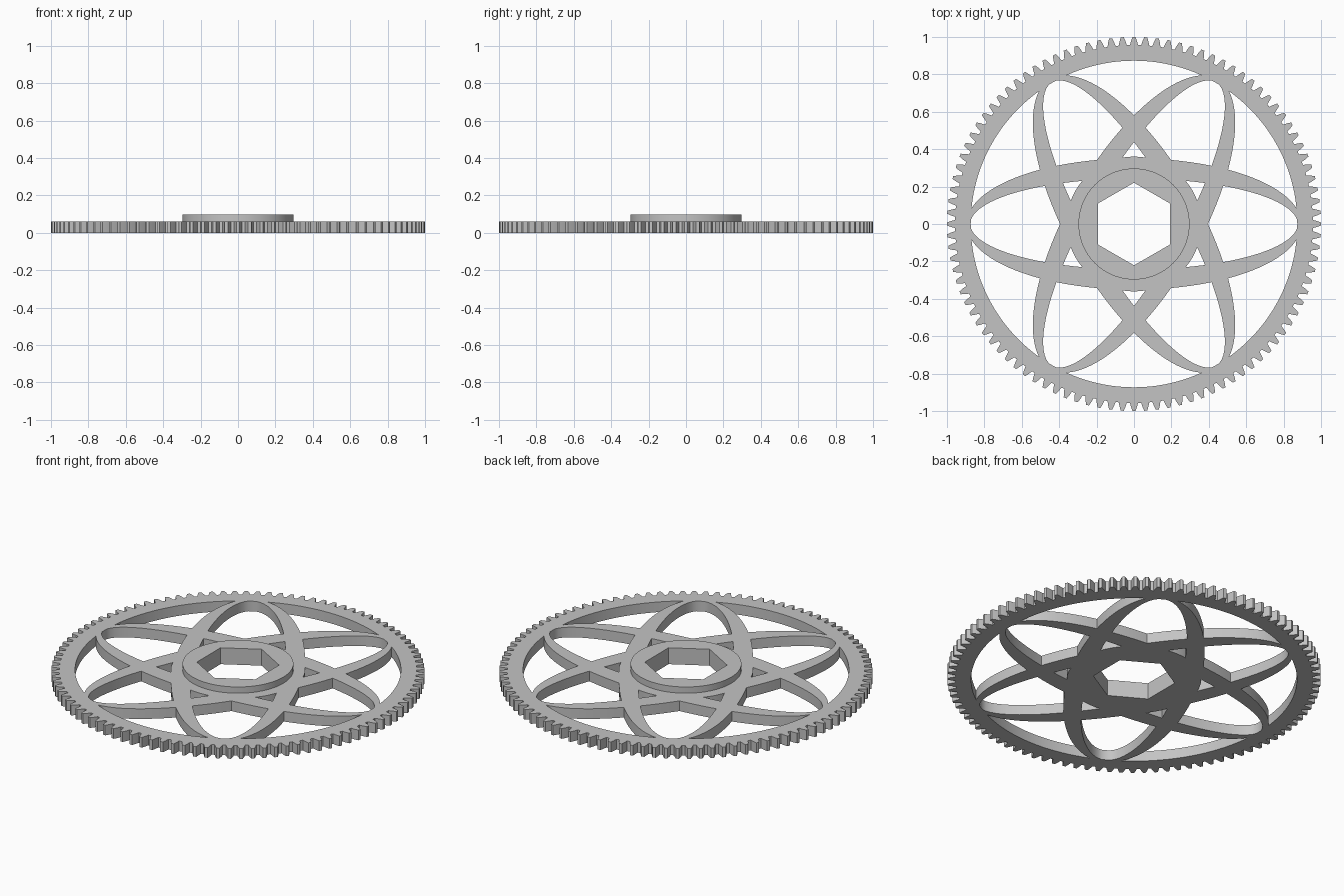
import bpy
import bmesh
from math import cos, sin, pi, sqrt, radians

cube = bpy.data.objects.get("Cube")
if cube:
    bpy.data.objects.remove(cube, do_unlink=True)

PLATE_TOP, BOSS_TOP = 0.06, 0.097
RIM, HUB, BOSS = 0.873, 0.36, 0.297
TEETH, TIP, ROOT = 100, 1.0, 0.957
SIXTH = pi / 3

grey = bpy.data.materials.new("light_grey")
grey.use_nodes = True
grey.diffuse_color = (0.55, 0.55, 0.55, 1)
grey.node_tree.nodes["Principled BSDF"].inputs["Base Color"].default_value = (0.55, 0.55, 0.55, 1)


def polar(r, t):
    return (r * cos(t), r * sin(t))


def circle(r, n, start=0.0):
    return [polar(r, start + 2 * pi * i / n) for i in range(n)]


def ellipse(a, b, t):
    return 1 / sqrt((cos(t) / a) ** 2 + (sin(t) / b) ** 2)


# Outer and inner edge of the elliptical spoke ring number k
def outer(t, k):
    return ellipse(0.895, 0.351, t - k * SIXTH)


def inner(t, k):
    return ellipse(0.876, 0.243, t - k * SIXTH)


def opening(low, high, centre, turn, steps=32):
    """Outline between two polar curves, closed where they meet."""
    a, b = 0.0, SIXTH / 2
    for _ in range(40):
        m = (a + b) / 2
        if high(centre + m) > low(centre + m):
            a = m
        else:
            b = m
    angles = [centre - a + 2 * a * i / steps for i in range(steps + 1)]
    pts = [polar(high(t), t + turn) for t in angles]
    return pts + [polar(low(t), t + turn) for t in reversed(angles[1:-1])]


def gear_outline():
    pitch = 2 * pi / TEETH
    mid = (TIP + ROOT) / 2
    tooth = [(-0.36, ROOT), (-0.26, mid), (-0.13, TIP),
             (0.13, TIP), (0.26, mid), (0.36, ROOT)]
    return [polar(r, (i + f) * pitch) for i in range(TEETH) for f, r in tooth]


def extrude_outlines(name, outlines, z0, z1):
    """Fill the outlines, with inner ones as holes, and make a solid."""
    curve = bpy.data.curves.new(name, 'CURVE')
    curve.dimensions = '2D'
    curve.fill_mode = 'BOTH'
    curve.extrude = (z1 - z0) / 2
    for pts in outlines:
        spline = curve.splines.new('POLY')
        spline.points.add(len(pts) - 1)
        for p, (x, y) in zip(spline.points, pts):
            p.co = (x, y, 0, 1)
        spline.use_cyclic_u = True
    helper = bpy.data.objects.new(name + "_outline", curve)
    bpy.context.collection.objects.link(helper)
    bpy.context.view_layer.update()
    deps = bpy.context.evaluated_depsgraph_get()
    mesh = bpy.data.meshes.new_from_object(helper.evaluated_get(deps))
    bpy.data.objects.remove(helper, do_unlink=True)

    bm = bmesh.new()
    bm.from_mesh(mesh)
    bmesh.ops.remove_doubles(bm, verts=bm.verts, dist=1e-5)
    bmesh.ops.translate(bm, verts=bm.verts, vec=(0, 0, (z0 + z1) / 2))
    bmesh.ops.recalc_face_normals(bm, faces=bm.faces)
    bm.to_mesh(mesh)
    bm.free()
    mesh.materials.clear()
    mesh.materials.append(grey)

    obj = bpy.data.objects.new(name, mesh)
    bpy.context.collection.objects.link(obj)
    bpy.ops.object.select_all(action='DESELECT')
    obj.select_set(True)
    bpy.context.view_layer.objects.active = obj
    bpy.ops.object.shade_smooth_by_angle(angle=radians(25))
    return obj


# Hexagonal shaft hole, points towards front and back
hexagon = circle(0.221, 6, pi / 2)

# Toothed plate with three crossing elliptical spoke rings
outlines = [gear_outline(), hexagon]
for i in range(6):
    turn = i * SIXTH
    # opening between rim and spokes
    outlines.append(opening(lambda t: max(outer(t, 0), outer(t, 1)),
                            lambda t: RIM, SIXTH / 2, turn))
    # pointed opening inside each spoke ring
    outlines.append(opening(lambda t: max(outer(t, 1), outer(t, -1)),
                            lambda t: min(inner(t, 0), RIM), 0.0, turn))
    # small triangle beside the hub
    outlines.append(opening(lambda t: HUB,
                            lambda t: min(inner(t, 0), inner(t, 1)),
                            SIXTH / 2, turn))
extrude_outlines("gear_plate", outlines, 0, PLATE_TOP)

# Raised round boss around the shaft hole
extrude_outlines("hub_boss", [circle(BOSS, 96), hexagon], PLATE_TOP, BOSS_TOP)
